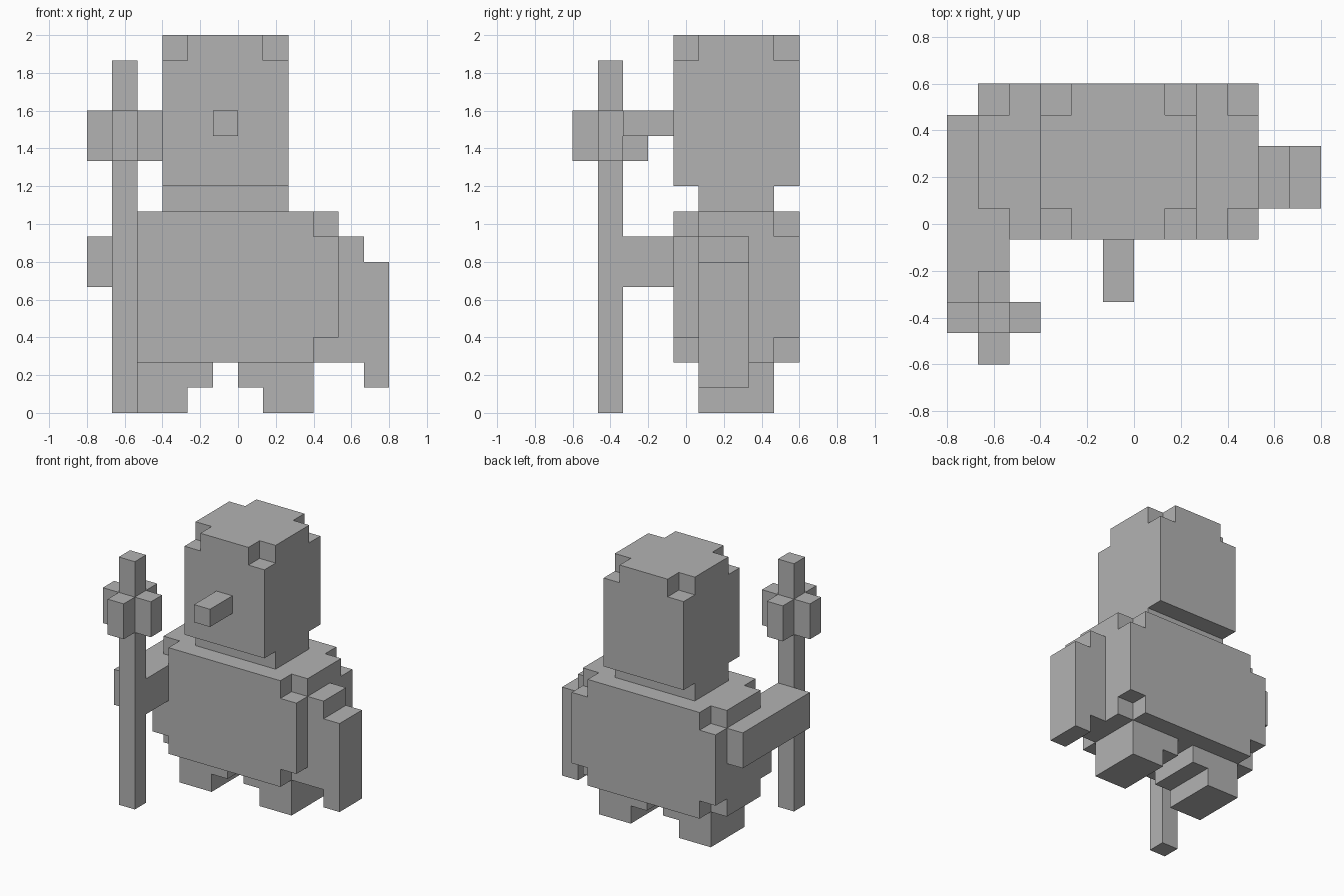
import bpy
import bmesh
from itertools import product
from mathutils import Vector

U = 2 / 15                       # size of one cube cell
ORIGIN = Vector((-6, -4.5, 0))   # grid corner, in cells

cube = bpy.data.objects.get("Cube")
if cube:
    bpy.data.objects.remove(cube, do_unlink=True)

grey = bpy.data.materials.new("plain_grey")
grey.use_nodes = True
colour = (0.45, 0.45, 0.45, 1)
grey.diffuse_color = colour
grey.node_tree.nodes["Principled BSDF"].inputs["Base Color"].default_value = colour


def cells_in(lo, hi):
    """All grid cells of a box given by two corners."""
    return set(product(*(range(a, b) for a, b in zip(lo, hi))))


def corner_cells(lo, hi, layers):
    """The corner cells of a box in the given height layers."""
    return set(product((lo[0], hi[0] - 1), (lo[1], hi[1] - 1), layers))


def build(name, cells):
    """Skin a set of cells with flat faces on the outside only."""
    bm = bmesh.new()
    for cell in cells:
        centre = Vector(cell) + Vector((0.5, 0.5, 0.5)) + ORIGIN
        for axis, sign in product(range(3), (-1, 1)):
            beside = list(cell)
            beside[axis] += sign
            if tuple(beside) in cells:
                continue
            n, a = Vector(), Vector()
            n[axis] = sign / 2
            a[(axis + 1) % 3] = 0.5
            b = n.cross(a) * 2
            ring = (n + a + b, n - a + b, n - a - b, n + a - b)
            bm.faces.new([bm.verts.new((centre + p) * U) for p in ring])
    bmesh.ops.remove_doubles(bm, verts=bm.verts, dist=U / 100)
    bmesh.ops.dissolve_limit(bm, angle_limit=0.01, verts=bm.verts, edges=bm.edges)
    bmesh.ops.recalc_face_normals(bm, faces=bm.faces)
    mesh = bpy.data.meshes.new(name)
    bm.to_mesh(mesh)
    bm.free()
    mesh.materials.append(grey)
    bpy.context.collection.objects.link(bpy.data.objects.new(name, mesh))


# Head with notched top corners, neck and nose
lo, hi = (3, 4, 9), (8, 9, 15)
build("head", cells_in(lo, hi) - corner_cells(lo, hi, (14,)))
build("neck", cells_in((3, 5, 8), (8, 8, 9)))
build("nose", cells_in((5, 2, 11), (6, 4, 12)))

# Body with all eight corners notched
lo, hi = (1, 4, 2), (10, 9, 8)
build("body", cells_in(lo, hi) - corner_cells(lo, hi, (2, 7)))

# Left arm hangs down, right arm reaches forward
build("left_arm", cells_in((10, 5, 2), (11, 7, 7)) | cells_in((11, 5, 1), (12, 7, 6)))
build("right_arm", cells_in((0, 2, 5), (1, 8, 7)) | cells_in((1, 2, 5), (2, 4, 7)))

# Legs widen inwards above the feet
build("right_leg", cells_in((2, 5, 0), (4, 8, 1)) | cells_in((2, 5, 1), (5, 8, 2)))
build("left_leg", cells_in((7, 5, 0), (9, 8, 1)) | cells_in((6, 5, 1), (9, 8, 2)))

# Staff with a cross-shaped head
build("staff", cells_in((1, 1, 0), (2, 2, 14))
      | cells_in((0, 1, 10), (3, 2, 12))
      | cells_in((1, 0, 10), (2, 3, 12)))
